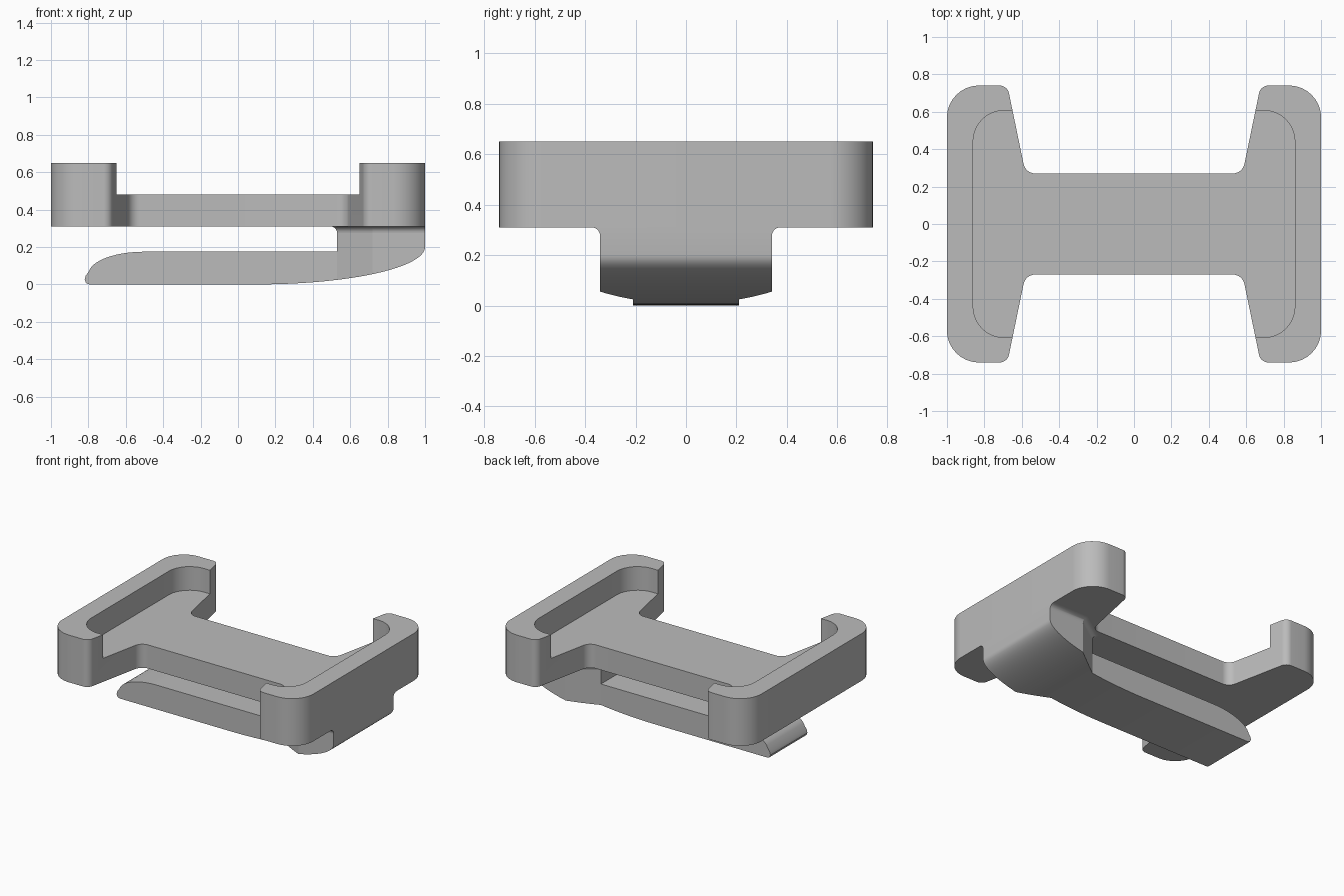
import bpy, bmesh, math
from mathutils import Vector

cube = bpy.data.objects.get("Cube")
if cube:
    bpy.data.objects.remove(cube, do_unlink=True)

grey = bpy.data.materials.new("plain grey")
grey.use_nodes = True
grey.diffuse_color = (0.5, 0.5, 0.5, 1)
grey.node_tree.nodes["Principled BSDF"].inputs["Base Color"].default_value = (0.5, 0.5, 0.5, 1)


def rounded(corners, steps=10):
    """Polygon whose corners (x, y, radius) are replaced by arcs."""
    out = []
    for i, (x, y, r) in enumerate(corners):
        p = Vector((x, y))
        if r == 0:
            out.append(p)
            continue
        a = (Vector(corners[i - 1][:2]) - p).normalized()
        b = (Vector(corners[(i + 1) % len(corners)][:2]) - p).normalized()
        half = a.angle(b) / 2
        centre = p + (a + b).normalized() * r / math.sin(half)
        start = p + a * r / math.tan(half) - centre
        end = p + b * r / math.tan(half) - centre
        for k in range(steps + 1):
            t = k / steps
            out.append(centre + (start * (1 - t) + end * t).normalized() * r)
    return out


def loft(name, rings):
    """Closed solid through a stack of matching rings of 3D points."""
    bm = bmesh.new()
    loops = [[bm.verts.new(p) for p in ring] for ring in rings]
    for low, high in zip(loops, loops[1:]):
        for i in range(len(low)):
            bm.faces.new((low[i - 1], low[i], high[i], high[i - 1]))
    bm.faces.new(loops[0][::-1])
    bm.faces.new(loops[-1])
    bmesh.ops.recalc_face_normals(bm, faces=bm.faces)
    mesh = bpy.data.meshes.new(name)
    bm.to_mesh(mesh)
    bm.free()
    mesh.materials.append(grey)
    obj = bpy.data.objects.new(name, mesh)
    bpy.context.collection.objects.link(obj)
    return obj


def upright(name, outline, low, high):
    return loft(name, [[(x, y, z) for x, y in outline] for z in (low, high)])


def combine(obj, tool, operation):
    mod = obj.modifiers.new("cut", "BOOLEAN")
    mod.operation, mod.object, mod.solver = operation, tool, "EXACT"
    bpy.context.view_layer.update()
    graph = bpy.context.evaluated_depsgraph_get()
    mesh = bpy.data.meshes.new_from_object(obj.evaluated_get(graph))
    obj.modifiers.clear()
    obj.data = mesh
    bpy.data.objects.remove(tool, do_unlink=True)


def mirror_corners(quarter):
    """Repeat a quarter outline, listed from +x to the y axis, all round."""
    half = quarter + [(-x, y, r) for x, y, r in reversed(quarter)]
    return half + [(x, -y, r) for x, y, r in reversed(half)]


# Waisted plate with a rounded pocket sunk between its end walls
plate = upright("plate", rounded(mirror_corners(
    [(1, 0.74, 0.17), (0.677, 0.74, 0.05), (0.58, 0.27, 0.065)])), 0.31, 0.65)
pocket = upright("pocket_cutter", rounded(mirror_corners([(0.86, 0.607, 0.165)])), 0.48, 0.9)
combine(plate, pocket, "DIFFERENCE")

# Springy clip: side profile trimmed to a plan that widens towards the root
root_curve = [(0.1 + 0.9 * math.sin(a), 0.2 - 0.2 * math.cos(a))
              for a in (math.pi / 2 * k / 24 for k in range(25))]
tip_curve = [(-0.5 - 0.3 * math.sin(a), 0.055 + 0.12 * math.cos(a))
             for a in (math.pi / 2 * k / 12 for k in range(12))]
tip_end = [(-0.815, 0.045), (-0.82, 0.025), (-0.812, 0.007), (-0.795, 0)]
profile = root_curve + [(1, 0.31), (0.53, 0.31), (0.53, 0.175)] + tip_curve + tip_end
clip = loft("clip", [[(x, y, z) for x, z in profile] for y in (-0.5, 0.5)])
plan_half = [(1.2, 0.34), (0.72, 0.34), (0.53, 0.21), (-1, 0.21)]
plan = plan_half + [(x, -y) for x, y in reversed(plan_half)]
combine(clip, upright("plan_cutter", plan, -0.5, 0.6), "INTERSECT")

# Flared fillet where the clip root meets the plate
rings = []
for k in range(9):
    a = math.pi / 2 * k / 8
    d, z = 0.035 * (1 - math.cos(a)), 0.275 + 0.035 * math.sin(a)
    half = [(1, 0.34 + d), (0.72 - 0.3 * d, 0.34 + d), (0.53 - d, 0.21 + 0.55 * d)]
    rings.append([(x, y, z) for x, y in half + [(x, -y) for x, y in reversed(half)]])
fillet = loft("root_fillet", rings)

for obj in (plate, clip, fillet):
    bpy.ops.object.select_all(action="DESELECT")
    obj.select_set(True)
    bpy.context.view_layer.objects.active = obj
    bpy.ops.object.shade_smooth_by_angle(angle=math.radians(25))
